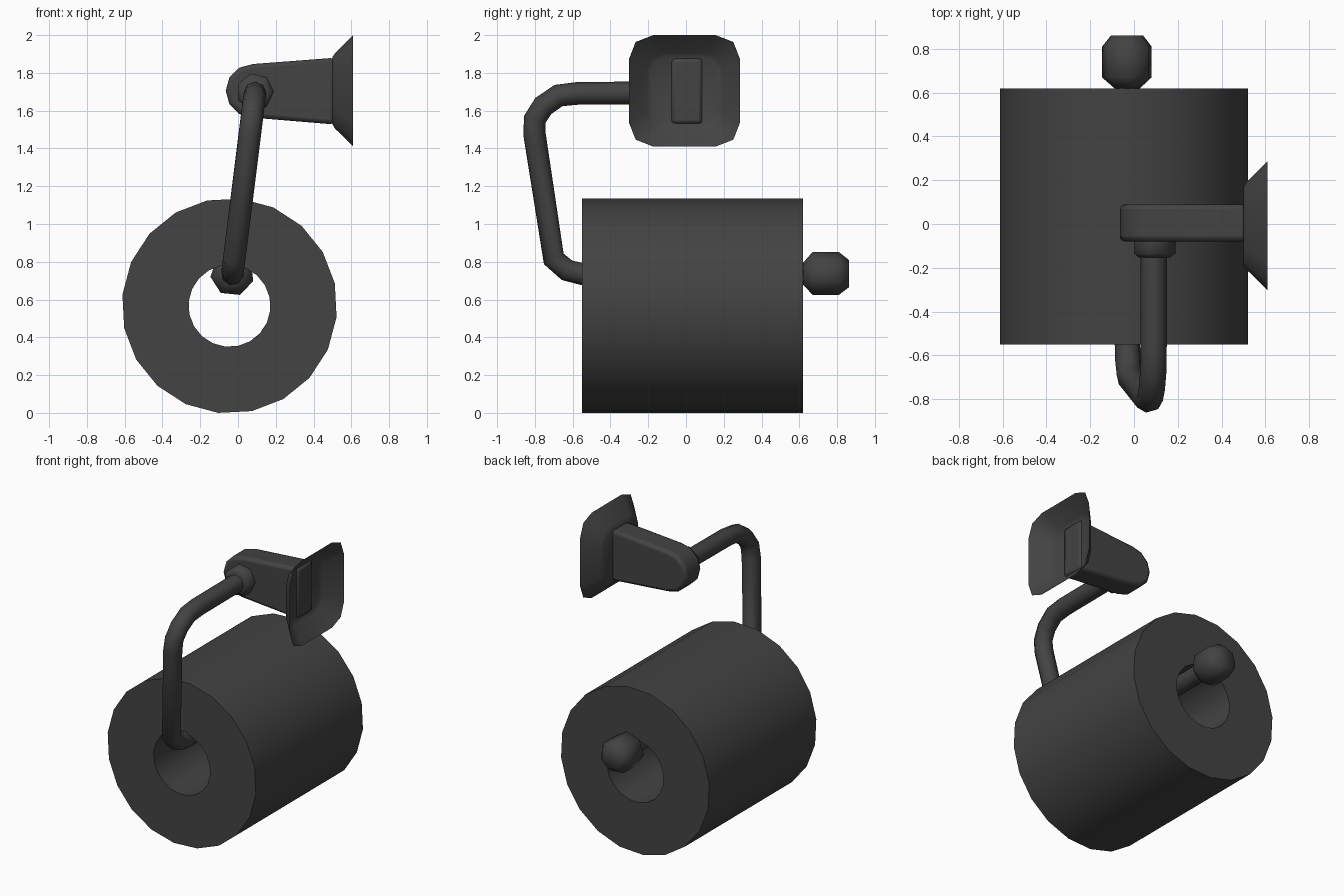
import bpy, bmesh
from math import sin, cos, pi, radians

if "Cube" in bpy.data.objects:
    bpy.data.objects.remove(bpy.data.objects["Cube"], do_unlink=True)

grey = bpy.data.materials.new("dark_grey")
grey.use_nodes = True
colour = (0.056, 0.056, 0.056, 1)
grey.diffuse_color = colour
grey.node_tree.nodes["Principled BSDF"].inputs["Base Color"].default_value = colour


def finish(bm, name, angle=40):
    """Turn a bmesh into a shaded, coloured object."""
    bmesh.ops.recalc_face_normals(bm, faces=bm.faces)
    mesh = bpy.data.meshes.new(name)
    bm.to_mesh(mesh)
    bm.free()
    mesh.materials.append(grey)
    obj = bpy.data.objects.new(name, mesh)
    bpy.context.collection.objects.link(obj)
    shade(obj, angle)
    return obj


def shade(obj, angle):
    bpy.ops.object.select_all(action='DESELECT')
    obj.select_set(True)
    bpy.context.view_layer.objects.active = obj
    bpy.ops.object.shade_smooth_by_angle(angle=radians(angle))


def loft(bm, rings, closed=False):
    """Bridge rings of points with quads; return the vertex rings."""
    rows = [[bm.verts.new(p) for p in ring] for ring in rings]
    n = len(rows[0])
    pairs = list(zip(rows, rows[1:])) + ([(rows[-1], rows[0])] if closed else [])
    for a, b in pairs:
        for i in range(n):
            j = (i + 1) % n
            bm.faces.new((a[i], a[j], b[j], b[i]))
    return rows


def turned(name, x, z, profile, sides, phase, hollow=False, angle=40):
    """Spin a (radius, y) profile about an axis along y."""
    bm = bmesh.new()
    turn = [radians(phase) + 2 * pi * i / sides for i in range(sides)]
    rings = [[(x + r * cos(t), y, z + r * sin(t)) for t in turn] for r, y in profile]
    rows = loft(bm, rings, hollow)
    if not hollow:
        bm.faces.new(rows[0])
        bm.faces.new(rows[-1])
    return finish(bm, name, angle)


# Paper roll with its open core
turned("paper_roll", -0.045, 0.567,
       [(0.57, -0.55), (0.57, 0.62), (0.217, 0.62), (0.217, -0.55)], 20, 12, hollow=True)

# Knob on the free end of the rod, and collar where the rod meets the arm
turned("end_knob", -0.03, 0.735,
       [(0.06, 0.62), (0.117, 0.67), (0.117, 0.81), (0.075, 0.862)], 7, -70, angle=60)
turned("rod_collar", 0.09, 1.7,
       [(0.1, -0.07), (0.1, -0.135), (0.075, -0.153)], 7, 0, angle=60)

# Bent rod: (y, z) path leaning sideways as it drops
path = [(-0.07, 1.695), (-0.57, 1.692), (-0.675, 1.68), (-0.755, 1.625), (-0.8, 1.555),
        (-0.802, 1.475), (-0.7, 0.815), (-0.63, 0.755), (-0.55, 0.735), (0.64, 0.735)]
curve = bpy.data.curves.new("hanger_rod", 'CURVE')
curve.dimensions = '3D'
curve.bevel_depth = 0.06
curve.bevel_resolution = 2
curve.use_fill_caps = True
spline = curve.splines.new('POLY')
spline.points.add(len(path) - 1)
for point, (y, z) in zip(spline.points, path):
    point.co = (0.09 - 0.125 * (1.695 - z), y, z, 1)
curve.materials.append(grey)
rod = bpy.data.objects.new("hanger_rod", curve)
bpy.context.collection.objects.link(rod)
bpy.ops.object.select_all(action='DESELECT')
rod.select_set(True)
bpy.context.view_layer.objects.active = rod
bpy.ops.object.convert(target='MESH')
shade(bpy.context.object, 60)

# Tapered arm with a rounded tip
bm = bmesh.new()
outline = [(0.08 + 0.145 * cos(t), 1.705 + 0.142 * sin(t))
           for t in (pi / 2 + pi * i / 6 for i in range(7))]
outline += [(0.512, 1.527), (0.512, 1.88)]
rows = loft(bm, [[(x, y, z) for x, z in outline] for y in (-0.08, 0.09)])
bm.faces.new(rows[0])
bm.faces.new(rows[1])
arm = finish(bm, "support_arm")
bevel = arm.modifiers.new("soft_edges", 'BEVEL')
bevel.width = 0.022
bevel.segments = 2
bevel.limit_method = 'ANGLE'
bevel.angle_limit = radians(40)


# Flared wall plate, hollow towards the wall
def rounded_square(x, half):
    cut = 0.44 * half
    corner = [(half, half - cut), (half - 0.28 * cut, half - 0.28 * cut), (half - cut, half)]
    ring = []
    for _ in range(4):
        ring += corner
        corner = [(-v, u) for u, v in corner]
    return [(x, u - 0.008, v + 1.705) for u, v in ring]


bm = bmesh.new()
rows = loft(bm, [rounded_square(*r) for r in ((0.61, 0.295), (0.514, 0.2), (0.5, 0.178))])
bm.faces.new(rows[-1])
finish(bm, "wall_plate", 50)
